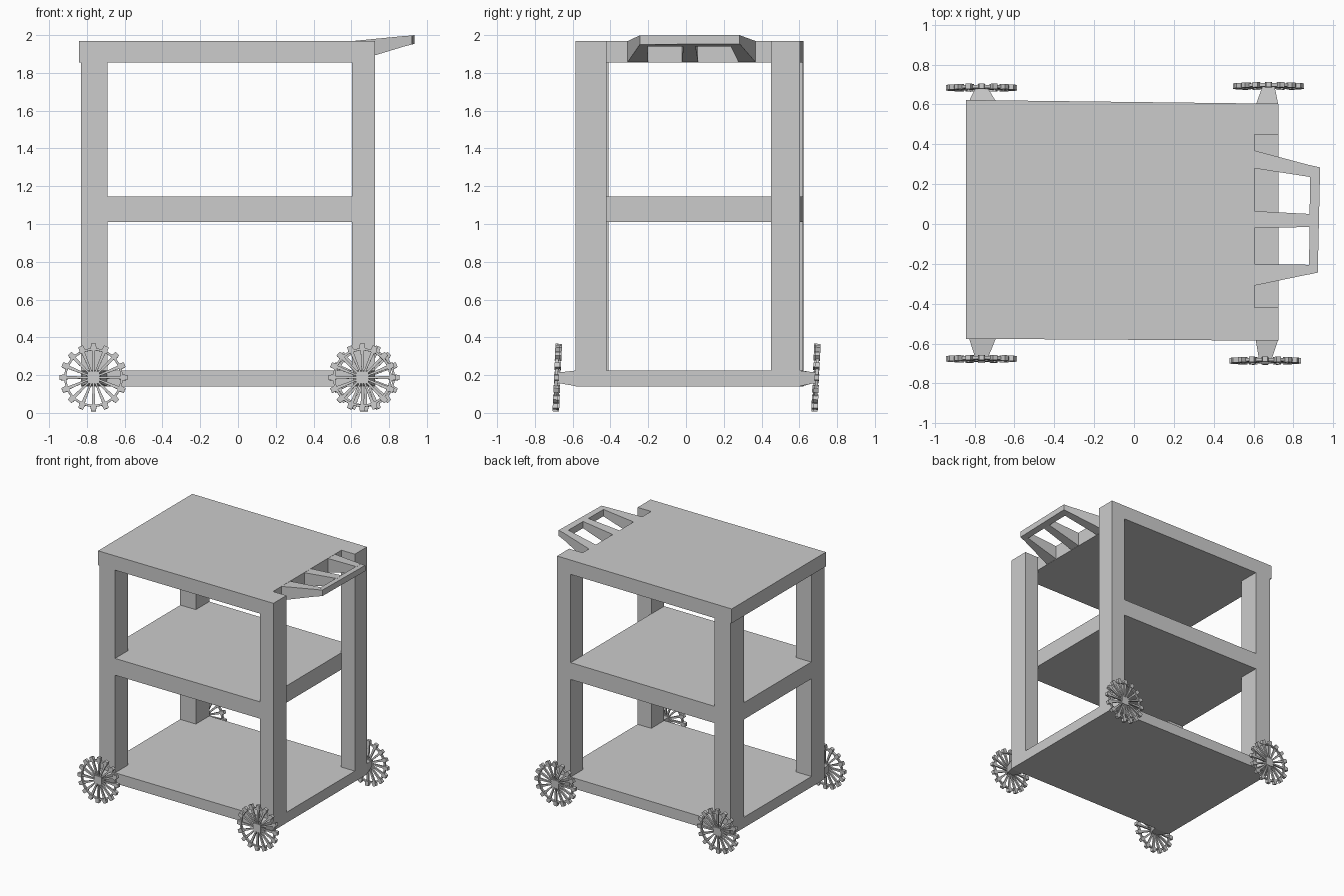
import bpy, bmesh
from math import radians, sin, cos, pi
from mathutils import Matrix

if "Cube" in bpy.data.objects:
    bpy.data.objects.remove(bpy.data.objects["Cube"])

def add_hex(bm, a, b):
    """Closed solid between two matching quads."""
    va = [bm.verts.new(p) for p in a]
    vb = [bm.verts.new(p) for p in b]
    bm.faces.new(va[::-1])
    bm.faces.new(vb)
    for i in range(4):
        j = (i + 1) % 4
        bm.faces.new((va[i], va[j], vb[j], vb[i]))

def finish(name, bm, matrix=Matrix()):
    bmesh.ops.recalc_face_normals(bm, faces=bm.faces[:])
    me = bpy.data.meshes.new(name)
    bm.to_mesh(me)
    bm.free()
    ob = bpy.data.objects.new(name, me)
    ob.matrix_world = matrix
    bpy.context.collection.objects.link(ob)
    return ob

def solid(name, a, b):
    bm = bmesh.new()
    add_hex(bm, a, b)
    return finish(name, bm)

def front(x):  # the frame is slightly out of square
    return -0.576 - 0.006 * (x + 0.83)

def back(x):
    return 0.622 - 0.012 * (x + 0.83)

def slab(name, x0, x1, z0, z1, y0=None, y1=None):
    pts = [(x0, front(x0) if y0 is None else y0), (x1, front(x1) if y0 is None else y0),
           (x1, back(x1) if y1 is None else y1), (x0, back(x0) if y1 is None else y1)]
    return solid(name, [(x, y, z0) for x, y in pts], [(x, y, z1) for x, y in pts])

# Shelves
slab("top_shelf", -0.842, 0.605, 1.855, 1.97)
slab("middle_shelf", -0.828, 0.605, 1.01, 1.145)
slab("bottom_shelf", -0.83, 0.725, 0.14, 0.225)

# Corner posts
for side, x0, x1, z1 in (("left", -0.83, -0.69, 1.86), ("right", 0.603, 0.725, 1.97)):
    slab("front_post_" + side, x0, x1, 0.2, z1, y1=-0.42 if x0 > 0 else -0.41)
    slab("back_post_" + side, x0, x1, 0.2, z1, y0=0.45)

# Handle: three tapering prongs rising to a cross bar
def prong(name, i0, i1, o0, o1):
    x0, x1 = 0.6, 0.89
    solid(name, [(x0, i0, 1.855), (x0, i1, 1.855), (x0, i1, 1.968), (x0, i0, 1.968)],
          [(x1, o0, 1.943), (x1, o1, 1.943), (x1, o1, 1.996), (x1, o0, 1.996)])

prong("handle_prong_front", -0.31, -0.20, -0.25, -0.205)
prong("handle_prong_middle", -0.02, 0.065, -0.015, 0.05)
prong("handle_prong_back", 0.28, 0.37, 0.235, 0.293)
bar = [(0.878, -0.253), (0.922, -0.244), (0.934, 0.284), (0.884, 0.295)]
solid("handle_bar", [(x, y, 1.94 + 0.25 * (x - 0.88)) for x, y in bar],
      [(x, y, 1.994 + 0.11 * (x - 0.88)) for x, y in bar])

# Spoked wheel with rim and tread knobs, axis along y
N = 16
def wheel(name, cx, cy, cz):
    bm = bmesh.new()

    def wedge(ang, r0, w0, r1, w1, t):
        def quad(r, w):
            return [(r * cos(ang) - u * sin(ang), v, r * sin(ang) + u * cos(ang))
                    for u, v in ((-w, -t), (w, -t), (w, t), (-w, t))]
        add_hex(bm, quad(r0, w0), quad(r1, w1))

    k = pi / N
    for i in range(N):
        a = pi / 2 + 2 * pi * i / N
        wedge(a, 0.02, 0.004, 0.145, 0.009, 0.007)
        wedge(a + k, 0.143, 0.143 * sin(k), 0.155, 0.155 * sin(k), 0.008)
        wedge(a, 0.143, 0.017, 0.179, 0.013, 0.013)
    h = 0.032
    for s in (0,):
        q = [(-h, -h), (h, -h), (h, h), (-h, h)]
        add_hex(bm, [(x, -0.012, z) for x, z in q], [(x, 0.012, z) for x, z in q])
    tilt = Matrix.Rotation(radians(-2.5), 4, 'X')
    finish(name, bm, Matrix.Translation((cx, cy, cz)) @ tilt)

# Tapered axle stubs and wheels
for name, x0, x1, cx, cy in (("front_left", -0.83, -0.69, -0.765, -0.677),
                             ("front_right", 0.61, 0.725, 0.658, -0.686),
                             ("back_left", -0.83, -0.69, -0.765, 0.684),
                             ("back_right", 0.61, 0.725, 0.675, 0.692)):
    xm = (x0 + x1) / 2
    yb = (front(xm) + 0.01) if cy < 0 else (back(xm) - 0.01)
    t = 0.03
    solid(name + "_axle",
          [(x0, yb, 0.14), (x1, yb, 0.14), (x1, yb, 0.225), (x0, yb, 0.225)],
          [(cx - t, cy, 0.16), (cx + t, cy, 0.16), (cx + t, cy, 0.213), (cx - t, cy, 0.213)])
    wheel(name + "_wheel", cx, cy, 0.181 if name == "x" else 0.187)
